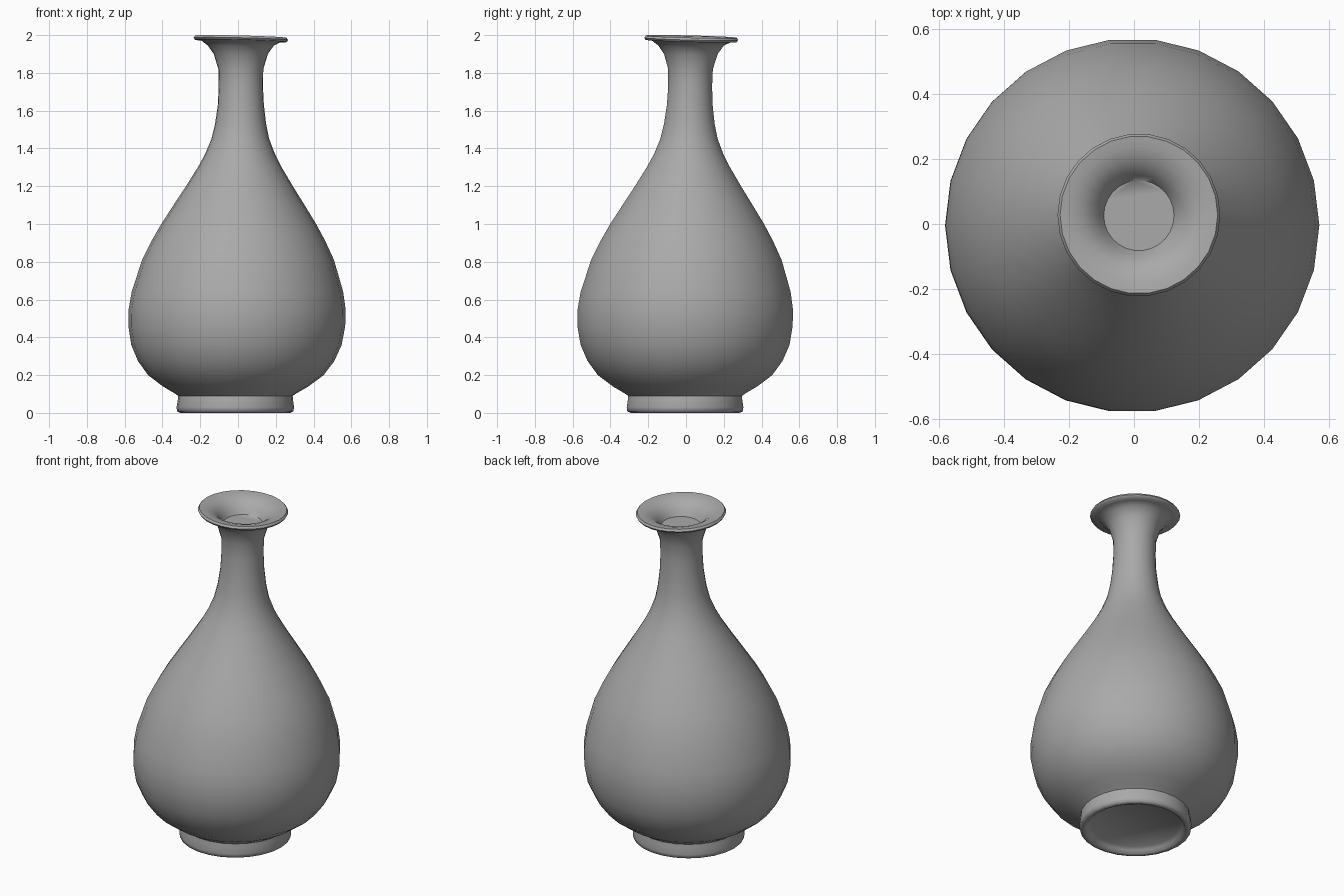
import bpy
import bmesh
from math import cos, sin, tau, radians

if "Cube" in bpy.data.objects:
    bpy.data.objects.remove(bpy.data.objects["Cube"], do_unlink=True)

SIDES = 26

glaze = bpy.data.materials.new("grey glaze")
glaze.use_nodes = True
glaze.diffuse_color = (0.4, 0.4, 0.4, 1)
glaze.node_tree.nodes["Principled BSDF"].inputs["Base Color"].default_value = (0.4, 0.4, 0.4, 1)


def lathe(name, profile):
    """Spin (radius, height) rings about a slightly leaning axis; cap both ends."""
    bm = bmesh.new()
    rings = []
    for r, z in profile:
        lean_x = -0.015 + 0.03 * min(z / 1.6, 1)
        lean_y = -0.005 + 0.033 * max(z - 0.5, 0) / 1.5
        ring = []
        for i in range(SIDES):
            a = tau * i / SIDES
            x, y = r * cos(a), r * sin(a)
            # The mouth dips a little towards the back left
            tilt = 0.025 * (x + y) if z > 1.95 else 0
            ring.append(bm.verts.new((x + lean_x, y + lean_y, z - tilt)))
        rings.append(ring)
    for low, high in zip(rings, rings[1:]):
        for i in range(SIDES):
            j = (i + 1) % SIDES
            bm.faces.new((low[i], low[j], high[j], high[i]))
    bm.faces.new(rings[0][::-1])
    bm.faces.new(rings[-1])
    bmesh.ops.recalc_face_normals(bm, faces=bm.faces)
    mesh = bpy.data.meshes.new(name)
    bm.to_mesh(mesh)
    bm.free()
    mesh.materials.append(glaze)
    obj = bpy.data.objects.new(name, mesh)
    bpy.context.collection.objects.link(obj)
    bpy.ops.object.select_all(action="DESELECT")
    obj.select_set(True)
    bpy.context.view_layer.objects.active = obj
    bpy.ops.object.shade_smooth_by_angle(angle=radians(60))
    return obj


# Recessed base and foot ring
foot = [(0.245, 0.035), (0.262, 0.02), (0.275, 0.005), (0.29, 0.0), (0.308, 0.008),
        (0.311, 0.03), (0.305, 0.07), (0.303, 0.09)]
# Pear-shaped body
body = [(0.325, 0.105), (0.385, 0.14), (0.465, 0.2), (0.52, 0.275), (0.557, 0.36),
        (0.574, 0.46), (0.574, 0.55), (0.56, 0.64), (0.508, 0.81), (0.46, 0.91),
        (0.41, 1.0), (0.347, 1.1), (0.283, 1.2), (0.222, 1.3), (0.185, 1.37)]
# Slim neck flaring to the mouth
neck = [(0.153, 1.45), (0.135, 1.53), (0.122, 1.63), (0.117, 1.73), (0.119, 1.82),
        (0.143, 1.9), (0.175, 1.945), (0.21, 1.967)]
# Rolled lip, funnel and stopped floor inside the mouth
mouth = [(0.243, 1.969), (0.25, 1.98), (0.242, 1.992), (0.21, 1.989), (0.175, 1.978),
         (0.145, 1.958), (0.122, 1.93), (0.108, 1.905)]

lathe("vase", foot + body + neck + mouth)
